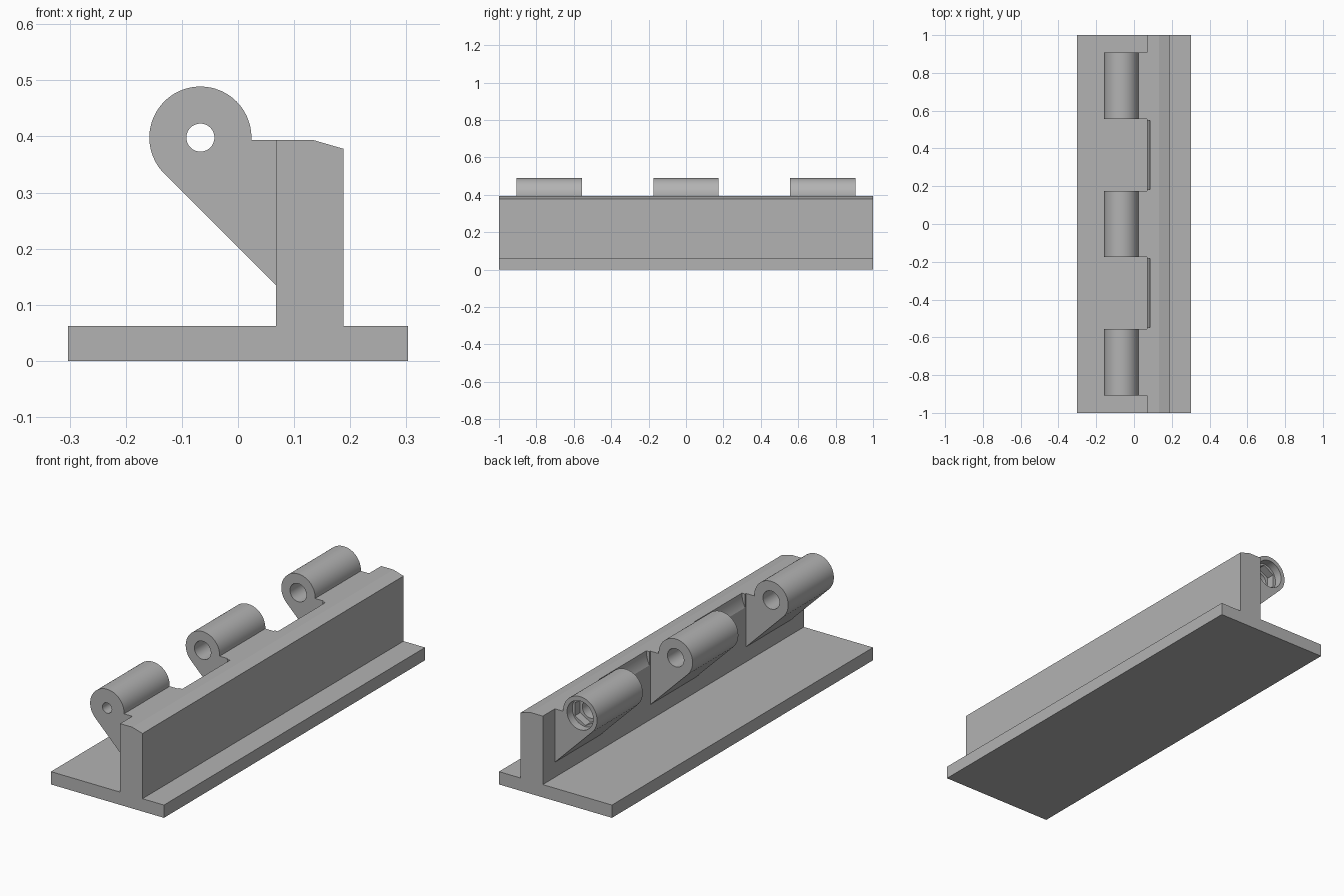
import bpy, bmesh, math

cube = bpy.data.objects.get("Cube")
if cube:
    bpy.data.objects.remove(cube, do_unlink=True)

# Single plain grey material
grey = bpy.data.materials.new("plain grey")
grey.use_nodes = True
colour = (0.45, 0.45, 0.45, 1)
grey.diffuse_color = colour
grey.node_tree.nodes["Principled BSDF"].inputs["Base Color"].default_value = colour

PIN_X, PIN_Z = -0.067, 0.398   # hinge axis
BARREL_R = 0.091
WALL_X, WALL_TOP = 0.068, 0.394


def arc(radius, start=0, end=360, steps=64):
    """Points around the hinge axis, angles in degrees."""
    pts = []
    for i in range(steps):
        a = math.radians(start + (end - start) * i / steps)
        pts.append((PIN_X + radius * math.cos(a), PIN_Z + radius * math.sin(a)))
    return pts


def extrude(name, profile, y0, y1):
    """Extrude an x-z profile from y0 to y1."""
    bm = bmesh.new()
    face = bm.faces.new([bm.verts.new((x, y0, z)) for x, z in profile])
    new = bmesh.ops.extrude_face_region(bm, geom=[face])["geom"]
    verts = [v for v in new if isinstance(v, bmesh.types.BMVert)]
    bmesh.ops.translate(bm, verts=verts, vec=(0, y1 - y0, 0))
    bmesh.ops.recalc_face_normals(bm, faces=bm.faces)
    mesh = bpy.data.meshes.new(name)
    bm.to_mesh(mesh)
    bm.free()
    mesh.materials.append(grey)
    obj = bpy.data.objects.new(name, mesh)
    bpy.context.collection.objects.link(obj)
    return obj


def activate(obj):
    bpy.ops.object.select_all(action="DESELECT")
    obj.select_set(True)
    bpy.context.view_layer.objects.active = obj


def cut(obj, profile, y0, y1):
    """Subtract an extruded profile from an object."""
    cutter = extrude("cutter", profile, y0, y1)
    cutter.hide_render = True
    mod = obj.modifiers.new("cut", "BOOLEAN")
    mod.operation, mod.solver, mod.object = "DIFFERENCE", "EXACT", cutter
    activate(obj)
    bpy.ops.object.modifier_apply(modifier=mod.name)
    bpy.data.objects.remove(cutter, do_unlink=True)


def finish(obj):
    activate(obj)
    bpy.ops.object.shade_smooth_by_angle(angle=math.radians(12))


# Base plate and upright wall as one tee section
tee = [(-0.303, 0), (0.303, 0), (0.303, 0.062), (0.188, 0.062), (0.188, 0.378),
       (0.133, WALL_TOP), (WALL_X, WALL_TOP), (WALL_X, 0.062), (-0.303, 0.062)]
body = extrude("base_and_wall", tee, -1, 1)

# Round clearance hollows for the mating knuckles
for y in (-0.366, 0.366):
    cut(body, arc(0.152, steps=96), y - 0.183, y + 0.183)
finish(body)

# Knuckles: round barrel with a tangent 45 degree gusset to the wall
top_angle = math.degrees(math.asin((WALL_TOP - PIN_Z) / BARREL_R))
knuckle = arc(BARREL_R, top_angle, 225, 48)
knuckle += arc(BARREL_R, 225, 226, 1)
knuckle += [(WALL_X, 0.135), (WALL_X, WALL_TOP)]
HALF = 0.175

for name, y in (("front", -0.732), ("middle", 0), ("back", 0.732)):
    obj = extrude(name + "_knuckle", knuckle, y - HALF, y + HALF)
    if name == "front":
        # Narrow pilot hole opening into the wider bore
        cut(obj, arc(0.025, steps=32), y - 0.3, y + 0.05)
        cut(obj, arc(0.044, steps=48), y, y + 0.3)
    else:
        cut(obj, arc(0.044, steps=48), y - 0.3, y + 0.3)
    if name == "back":
        # Round recess with a six-sided nut seat behind it
        cut(obj, arc(0.07, steps=48), y + HALF - 0.04, y + 0.3)
        cut(obj, arc(0.064, 30, 390, 6), y + HALF - 0.08, y + 0.25)
    finish(obj)
